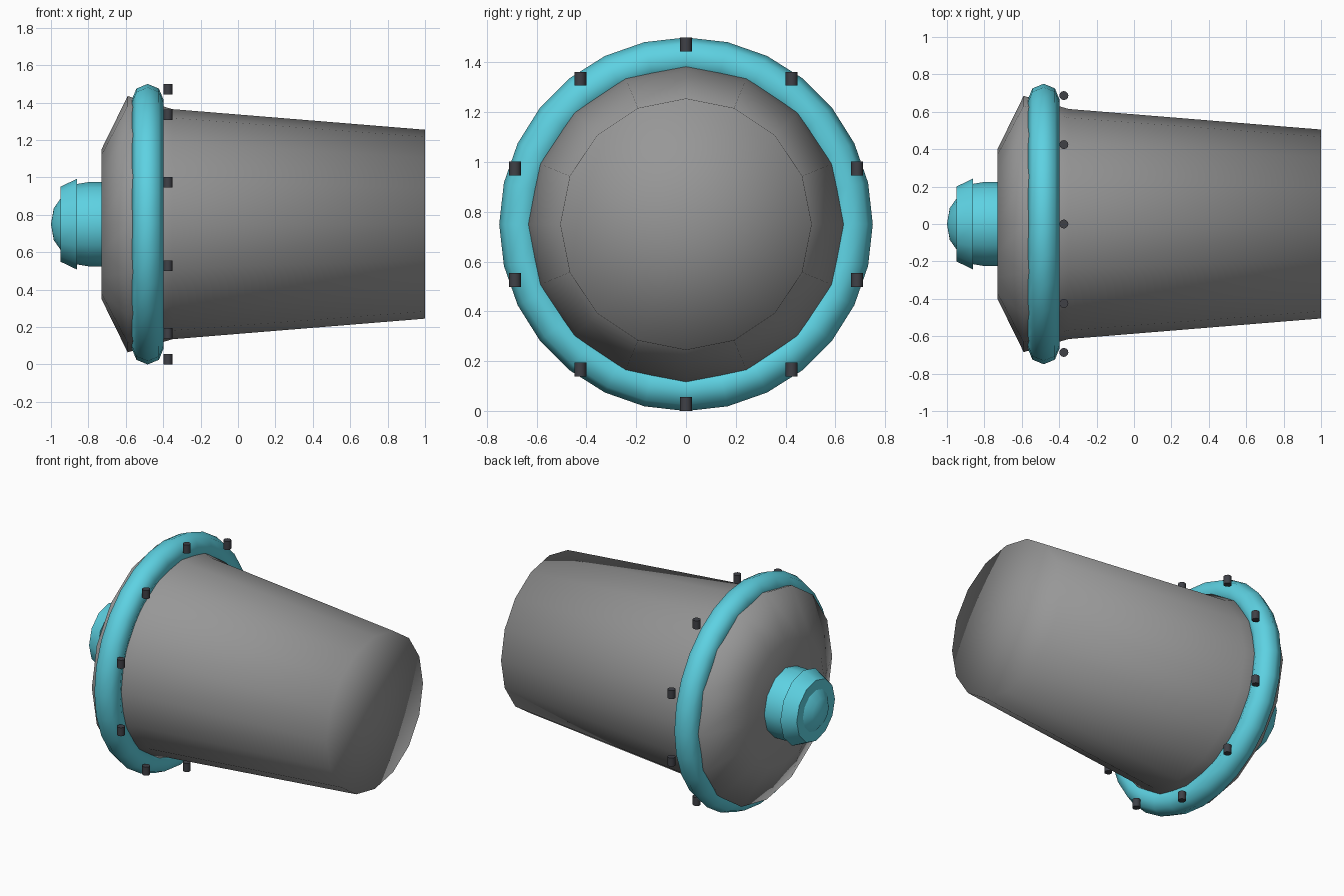
import bpy, bmesh, math
from mathutils import Matrix, Vector

if "Cube" in bpy.data.objects:
    bpy.data.objects.remove(bpy.data.objects["Cube"])

CZ = 0.75  # height of the main axis


def material(name, rgb):
    m = bpy.data.materials.new(name)
    m.diffuse_color = (*rgb, 1.0)
    m.use_nodes = True
    m.node_tree.nodes["Principled BSDF"].inputs["Base Color"].default_value = m.diffuse_color
    return m


grey = material("grey", (0.31, 0.31, 0.31))
cyan = material("cyan", (0.11, 0.64, 0.76))
dark = material("dark_grey", (0.05, 0.052, 0.062))


def finish(name, bm, mat, angle=180):
    bmesh.ops.recalc_face_normals(bm, faces=bm.faces)
    for f in bm.faces:
        f.smooth = True
    me = bpy.data.meshes.new(name)
    bm.to_mesh(me)
    bm.free()
    if angle < 180:
        me.set_sharp_from_angle(angle=math.radians(angle))
    me.materials.append(mat)
    ob = bpy.data.objects.new(name, me)
    bpy.context.collection.objects.link(ob)
    return ob


def lathe(name, profile, sides, mat, angle=180, closed=False):
    """Turn (x, radius) points round the x axis; radius 0 makes a pole."""
    bm = bmesh.new()
    rings = []
    for x, r in profile:
        if r == 0:
            rings.append([bm.verts.new((x, 0, CZ))] * sides)
        else:
            rings.append([bm.verts.new((x, r * math.sin(2 * math.pi * i / sides),
                                        CZ + r * math.cos(2 * math.pi * i / sides)))
                          for i in range(sides)])
    pairs = list(zip(rings, rings[1:]))
    if closed:
        pairs.append((rings[-1], rings[0]))
    for a, b in pairs:
        for i in range(sides):
            j = (i + 1) % sides
            loop = list(dict.fromkeys((a[i], a[j], b[j], b[i])))
            bm.faces.new(loop)
    return finish(name, bm, mat, angle)


# Tapered main body, smooth over its end caps
lathe("body", [(-0.73, 0), (-0.73, 0.40), (-0.59, 0.685), (-0.35, 0.615),
               (1.0, 0.505), (1.0, 0)], 16, grey)

# Round collar
tube = [(-0.483 + 0.085 * math.sin(math.pi * k / 4),
         0.665 + 0.085 * math.cos(math.pi * k / 4)) for k in range(8)]
lathe("collar_ring", tube, 28, cyan, closed=True)

# Knob on the narrow face, with flared lip and domed tip
lathe("end_knob", [(-1.0, 0), (-0.985, 0.085), (-0.95, 0.135), (-0.95, 0.20),
                   (-0.86, 0.243), (-0.86, 0.215), (-0.80, 0.225), (-0.72, 0.225),
                   (-0.72, 0)], 12, cyan, 35)

# Ten upright studs around the collar
for i in range(10):
    a = 2 * math.pi * i / 10
    bm = bmesh.new()
    bmesh.ops.create_cone(
        bm, cap_ends=True, segments=12, radius1=0.024, radius2=0.024, depth=0.056,
        matrix=Matrix.Translation(Vector((-0.375, 0.722 * math.sin(a),
                                          CZ + 0.722 * math.cos(a)))))
    finish(f"stud_{i + 1}", bm, dark, 35)
